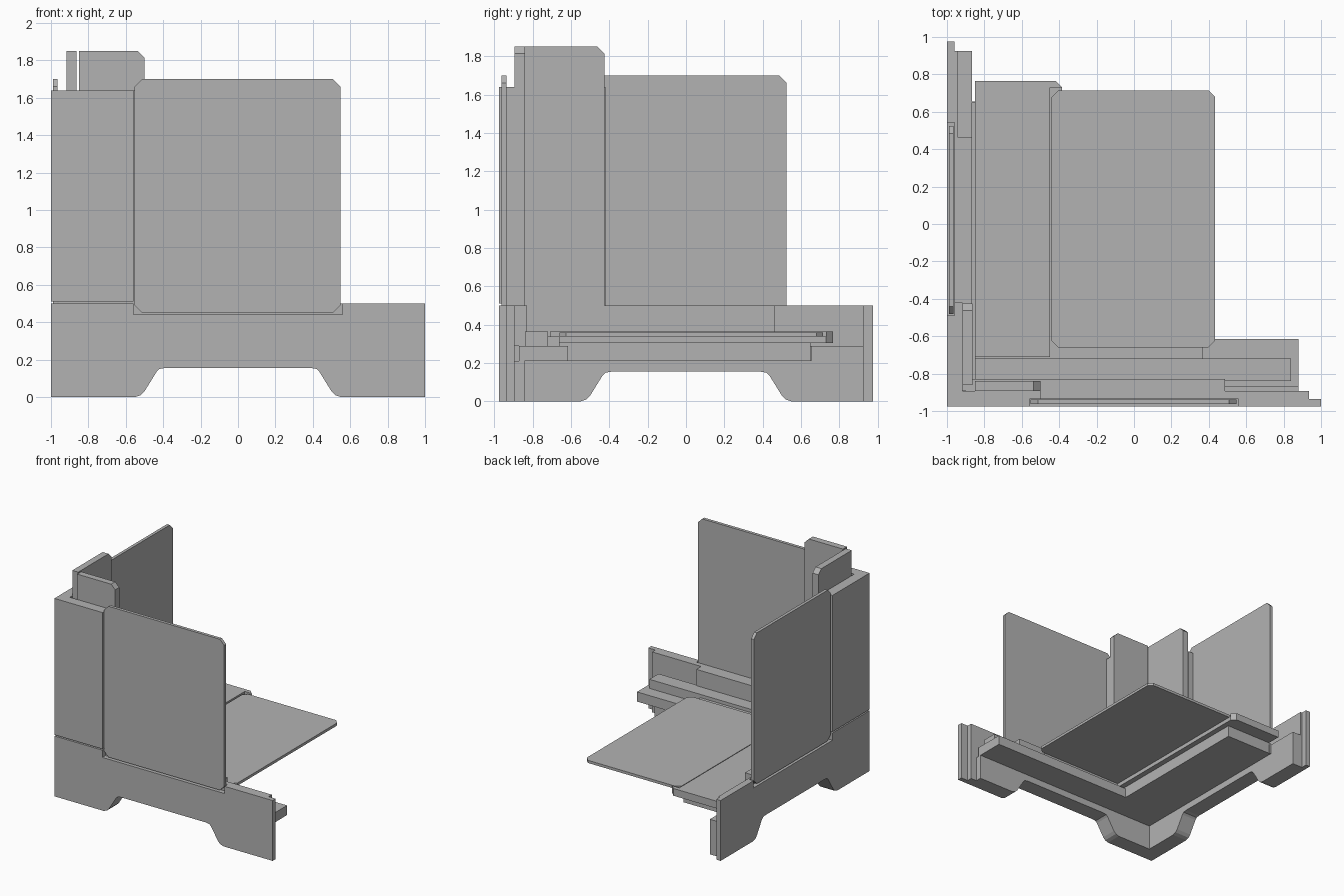
import bpy, bmesh

cube = bpy.data.objects.get("Cube")
if cube:
    bpy.data.objects.remove(cube, do_unlink=True)

grey = bpy.data.materials.new("light grey")
grey.use_nodes = True
grey.diffuse_color = (0.45, 0.45, 0.45, 1)
bsdf = next(n for n in grey.node_tree.nodes if n.type == 'BSDF_PRINCIPLED')
bsdf.inputs["Base Color"].default_value = (0.45, 0.45, 0.45, 1)

PLANES = {
    "front": lambda u, v, d: (u, d, v),
    "side": lambda u, v, d: (d, u, v),
    "floor": lambda u, v, d: (u, v, d),
}


def prism(name, plane, outline, lo, hi):
    """Extrude a flat outline from depth lo to depth hi."""
    place = PLANES[plane]
    bm = bmesh.new()
    face = bm.faces.new([bm.verts.new(place(u, v, lo)) for u, v in outline])
    out = bmesh.ops.extrude_face_region(bm, geom=[face])
    move = [b - a for a, b in zip(place(0, 0, lo), place(0, 0, hi))]
    bmesh.ops.translate(bm, vec=move, verts=[
        e for e in out["geom"] if isinstance(e, bmesh.types.BMVert)])
    bmesh.ops.recalc_face_normals(bm, faces=bm.faces)
    mesh = bpy.data.meshes.new(name)
    bm.to_mesh(mesh)
    bm.free()
    mesh.materials.append(grey)
    ob = bpy.data.objects.new(name, mesh)
    bpy.context.collection.objects.link(ob)
    return ob


def rect(u0, u1, v0, v1, cut=0, corners="abcd"):
    """Rectangle with chosen corners chamfered, a is low-low, then around."""
    spec = [("a", u0, v0, 1, 1), ("b", u1, v0, -1, 1),
            ("c", u1, v1, -1, -1), ("d", u0, v1, 1, -1)]
    pts = []
    for key, u, v, du, dv in spec:
        if cut and key in corners:
            ends = [(u, v + dv * cut), (u + du * cut, v)]
            pts += ends if key in "ac" else ends[::-1]
        else:
            pts.append((u, v))
    return pts


def apron(u0, u1, top, notch=None):
    """Apron outline with an arched foot cutout and an optional top notch."""
    arch = [(0.55, 0), (0.52, 0.01), (0.5, 0.03), (0.435, 0.135),
            (0.42, 0.15), (0.39, 0.155)]
    pts = [(u0, 0)] + [(-u, v) for u, v in arch] + arch[::-1] + [(u1, 0), (u1, top)]
    if notch:
        a, b, z = notch
        pts += [(b, top), (b, z), (a, z), (a, top)]
    return pts + [(u0, top)]


# Front wall: apron layers, corner panel, sliding panel and tall plate
prism("front_apron", "front", apron(-1, 1, 0.5, (-0.56, 0.56, 0.44)), -0.975, -0.935)
prism("front_apron_lining", "front", apron(-0.95, 0.935, 0.5), -0.935, -0.893)
prism("front_foot_lining", "front", apron(-0.9, 0.88, 0.21), -0.893, -0.843)
prism("front_inner_block", "front", rect(-0.9, 0.487, 0.29, 0.5), -0.893, -0.83)
prism("front_corner_panel", "front", rect(-1, -0.56, 0.51, 1.64), -0.975, -0.935)
prism("front_corner_lining", "front", rect(-0.95, -0.5, 0.5, 1.64), -0.935, -0.893)
prism("front_panel", "front", rect(-0.553, 0.548, 0.45, 1.7, 0.04), -0.963, -0.937)
prism("front_tall_plate", "front",
      rect(-0.85, -0.5, 0.3, 1.85, 0.037, "c"), -0.893, -0.84)

# Side wall: the same build turned around the corner
prism("side_apron", "side", apron(-0.975, 0.975, 0.5, (-0.49, 0.543, 0.44)), -1, -0.96)
prism("side_apron_lining", "side", apron(-0.935, 0.925, 0.5), -0.96, -0.945)
prism("side_foot_lining", "side", apron(-0.893, 0.925, 0.29), -0.945, -0.866)
prism("side_inner_block", "side", rect(-0.89, 0.465, 0.29, 0.5), -0.945, -0.866)
prism("side_corner_panel", "side", rect(-0.975, -0.49, 0.51, 1.64), -1, -0.96)
prism("side_corner_lining", "side", rect(-0.935, -0.42, 0.5, 1.64), -0.96, -0.917)
prism("side_panel", "side", rect(-0.48, 0.525, 0.45, 1.7, 0.04), -0.99, -0.965)
prism("side_tall_plate", "side",
      rect(-0.86, -0.425, 0.3, 1.85, 0.037, "c"), -0.917, -0.863)
prism("side_rail_stop", "side", rect(0.465, 0.655, 0.21, 0.29), -0.89, -0.85)

# Floor: rails, stepped tray and sliding panel
prism("front_rail", "floor", rect(-0.87, 0.88, -0.87, -0.615), 0.21, 0.29)
prism("front_ledge", "floor", rect(-0.85, 0.84, -0.84, -0.72), 0.29, 0.365)
prism("floor_step", "floor", rect(-0.85, 0.37, -0.73, -0.66), 0.29, 0.338)
prism("floor_beam", "floor", rect(-0.87, -0.43, -0.87, 0.65), 0.21, 0.305)
prism("floor_tray", "floor", rect(-0.85, -0.385, -0.71, 0.765, 0.035, "c"), 0.305, 0.338)
prism("floor_tray_top", "floor",
      [(-0.85, -0.71), (-0.45, -0.71), (-0.45, 0.73), (-0.385, 0.73),
       (-0.42, 0.765), (-0.85, 0.765)], 0.338, 0.365)
prism("floor_panel", "floor", rect(-0.44, 0.433, -0.66, 0.715, 0.035), 0.338, 0.36)
